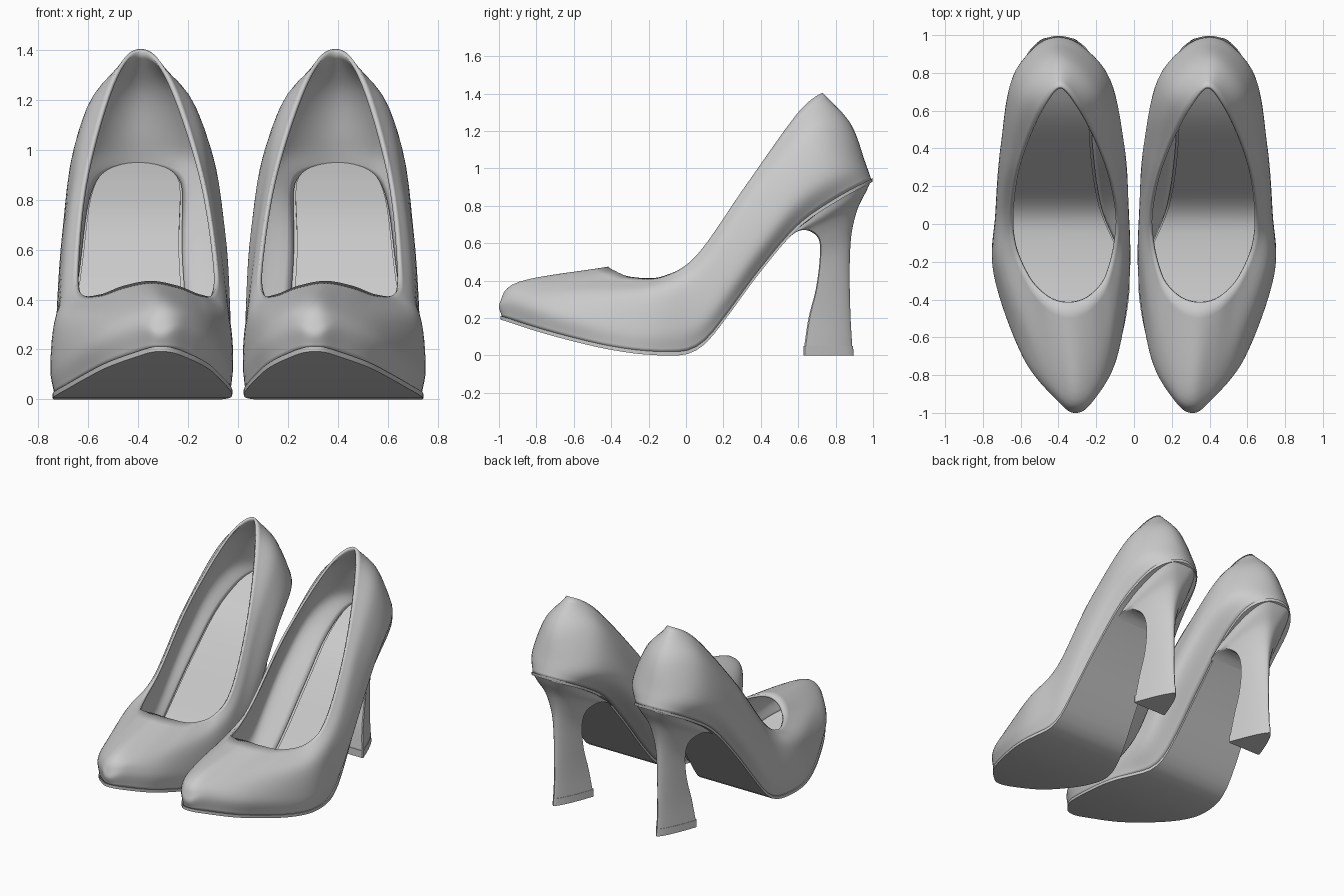
import bpy, bmesh, math
from mathutils import Vector

if "Cube" in bpy.data.objects:
    bpy.data.objects.remove(bpy.data.objects["Cube"])

US, VS = 8, 6   # samples per control span, around and up the shoe

# Each row: y, z, x on the outer side, x on the inner side (toe -> heel)
FEATHER = [(-.985, .018, .31, .31), (-.93, .018, .395, .225), (-.72, .018, .562, .105),
           (-.28, .018, .73, .03), (.10, .018, .70, .165), (.45, .018, .645, .215),
           (.87, .018, .575, .225), (.99, .018, .40, .40)]         # z above sole
WIDEST = [(-.995, .09, .31, .31), (-.93, .13, .405, .215), (-.70, .13, .588, .09),
          (-.26, .13, .743, .022), (.06, .15, .734, .035), (.42, .16, .705, .055),
          (.80, .17, .63, .145), (.957, .13, .40, .40)]            # z above sole
SHOULDER = [(-.89, .395, .31, .31), (-.82, .375, .405, .215), (-.62, .34, .55, .12),
            (-.22, .33, .715, .045), (.06, .42, .712, .045), (.36, .83, .67, .10),
            (.695, 1.20, .59, .185), (.88, 1.24, .40, .40)]
TOPLINE = [(-.415, .475, .35, .35), (-.385, .455, .46, .24), (-.29, .42, .555, .15),
           (-.12, .425, .63, .10), (.06, .54, .65, .085), (.32, .91, .61, .145),
           (.60, 1.30, .495, .28), (.73, 1.405, .39, .39)]
SOLE = [(-1, .195), (-.8, .13), (-.6, .075), (-.4, .03), (-.2, .004), (0, .006), (.1, .06),
        (.2, .18), (.4, .45), (.6, .68), (.8, .82), (1, .93)]


def catmull(p, n, closed):
    """Smooth curve through the points p, n samples per span."""
    out, c = [], len(p)
    for i in range(c if closed else c - 1):
        if closed:
            a, b, d, e = (p[(i + k) % c] for k in (-1, 0, 1, 2))
        else:
            b, d = p[i], p[i + 1]
            a = p[i - 1] if i else b * 2 - d
            e = p[i + 2] if i + 2 < c else d * 2 - b
        for k in range(n):
            t = k / n
            out.append(b + (d - a) * (t / 2) + (a * 2 - b * 5 + d * 4 - e) * (t * t / 2)
                       + (b * 3 - a - d * 3 + e) * (t ** 3 / 2))
    if not closed:
        out.append(p[-1].copy())
    return out


def sole_z(y):
    y = max(-1, min(.9999, y))
    i = max(k for k in range(len(SOLE) - 1) if SOLE[k][0] <= y)

    def slope(k):
        a, b = SOLE[max(k - 1, 0)], SOLE[min(k + 1, len(SOLE) - 1)]
        return (b[1] - a[1]) / (b[0] - a[0])
    (y0, z0), (y1, z1) = SOLE[i], SOLE[i + 1]
    h = y1 - y0
    t = (y - y0) / h
    z = (z0 * (1 + 2 * t) * (1 - t) ** 2 + z1 * t * t * (3 - 2 * t)
         + h * slope(i) * t * (1 - t) ** 2 + h * slope(i + 1) * t * t * (t - 1))
    return max(0, z)


def loop(rows, on_sole):
    pts = [Vector((r[2], r[0], r[1])) for r in rows]
    pts += [Vector((r[3], r[0], r[1])) for r in rows[-2:0:-1]]
    out = catmull(pts, US, True)
    if on_sole:
        for v in out:
            v.z += sole_z(v.y)
    return out


def make(name, verts, faces, thick=0, fix_normals=True):
    me = bpy.data.meshes.new(name)
    me.from_pydata([tuple(v) for v in verts], [], faces)
    if fix_normals:
        bm = bmesh.new()
        bm.from_mesh(me)
        bmesh.ops.recalc_face_normals(bm, faces=bm.faces)
        bm.to_mesh(me)
        bm.free()
    ob = bpy.data.objects.new(name, me)
    bpy.context.collection.objects.link(ob)
    if thick:
        s = ob.modifiers.new("Thickness", 'SOLIDIFY')
        s.thickness, s.offset = thick, -1
    m = ob.modifiers.new("Pair", 'MIRROR')
    m.use_mirror_merge = False
    bpy.ops.object.select_all(action='DESELECT')
    ob.select_set(True)
    bpy.context.view_layer.objects.active = ob
    bpy.ops.object.shade_smooth_by_angle(angle=math.radians(40))
    return ob


def bridge(n, rings):
    return [(r * n + i, r * n + (i + 1) % n, (r + 1) * n + (i + 1) % n, (r + 1) * n + i)
            for r in range(rings - 1) for i in range(n)]


# Upper: skin from the sole edge over the widest line to the topline
loops = [loop(FEATHER, True), loop(WIDEST, True), loop(SHOULDER, False), loop(TOPLINE, False)]
n = len(loops[0])
columns = [catmull([l[i] for l in loops], VS, False) for i in range(n)]
rings = len(columns[0])
make("upper", [columns[i][r] for r in range(rings) for i in range(n)],
     bridge(n, rings), .016, False)


# Sole and insole: thin slabs following the bent sole line
def slab(name, grow, low, high):
    base, outline = loops[0], []
    for i in range(n):
        t = base[(i + 1) % n] - base[i - 1]
        t.z = 0
        t.normalize()
        outline.append((base[i].x + t.y * grow, base[i].y - t.x * grow))
    verts = [(x, y, sole_z(y) + h) for h in (low, high) for x, y in outline]
    faces = bridge(n, 2)
    for o in (0, n):
        for i in range(n // 2):
            f = [o + i, o + i + 1, o + (n - i - 1) % n, o + (n - i) % n]
            faces.append(tuple(dict.fromkeys(f)))
    make(name, verts, faces)


slab("outsole", .006, 0, .02)
slab("insole", -.02, .015, .036)


# Heel: rounded-triangle section, apex at the back, flaring into the sole
# Row: front y, front z, back y, back z, half width, fullness exponent
def heel_ring(row, seated, half=16):
    yf, zf, yb, zb, w, e = row
    side = [(.93 * w, 0)]
    for k in range(half + 1):
        p = .03 + .97 * (1 - (1 - k / half) ** 2)
        side.append((w * max(0, 1 - p) ** e, p))
    ring = side + [(-x, p) for x, p in side[-2::-1]]
    pts = [Vector((.4 + x, yf + (yb - yf) * p, zf + (zb - zf) * p)) for x, p in ring]
    if seated:                      # top ring is let into the sole
        for v in pts:
            v.z = sole_z(v.y) + .008
    return pts


def heel_part(name, rows, steps, seated=False):
    rs = [heel_ring(r, seated and r is rows[-1]) for r in rows]
    cols = [catmull(list(c), steps, False) for c in zip(*rs)]
    m, k = len(cols), len(cols[0])
    faces = bridge(m, k) + [tuple(range(m)), tuple(range((k - 1) * m, k * m))]
    make(name, [cols[i][r] for r in range(k) for i in range(m)], faces)


heel_part("heel_tip", [(.628, 0, .897, 0, .13, .72), (.628, .05, .893, .05, .13, .72)], 1)
heel_part("heel", [(.632, .048, .889, .048, .126, .72), (.655, .20, .88, .20, .11, .68),
                   (.695, .36, .875, .40, .098, .62), (.715, .52, .878, .57, .10, .56),
                   (.71, .62, .89, .68, .125, .5), (.66, .665, .92, .79, .165, .42),
                   (.60, .665, .965, .88, .197, .30), (.53, .625, .988, .928, .207, .22)],
          5, True)
